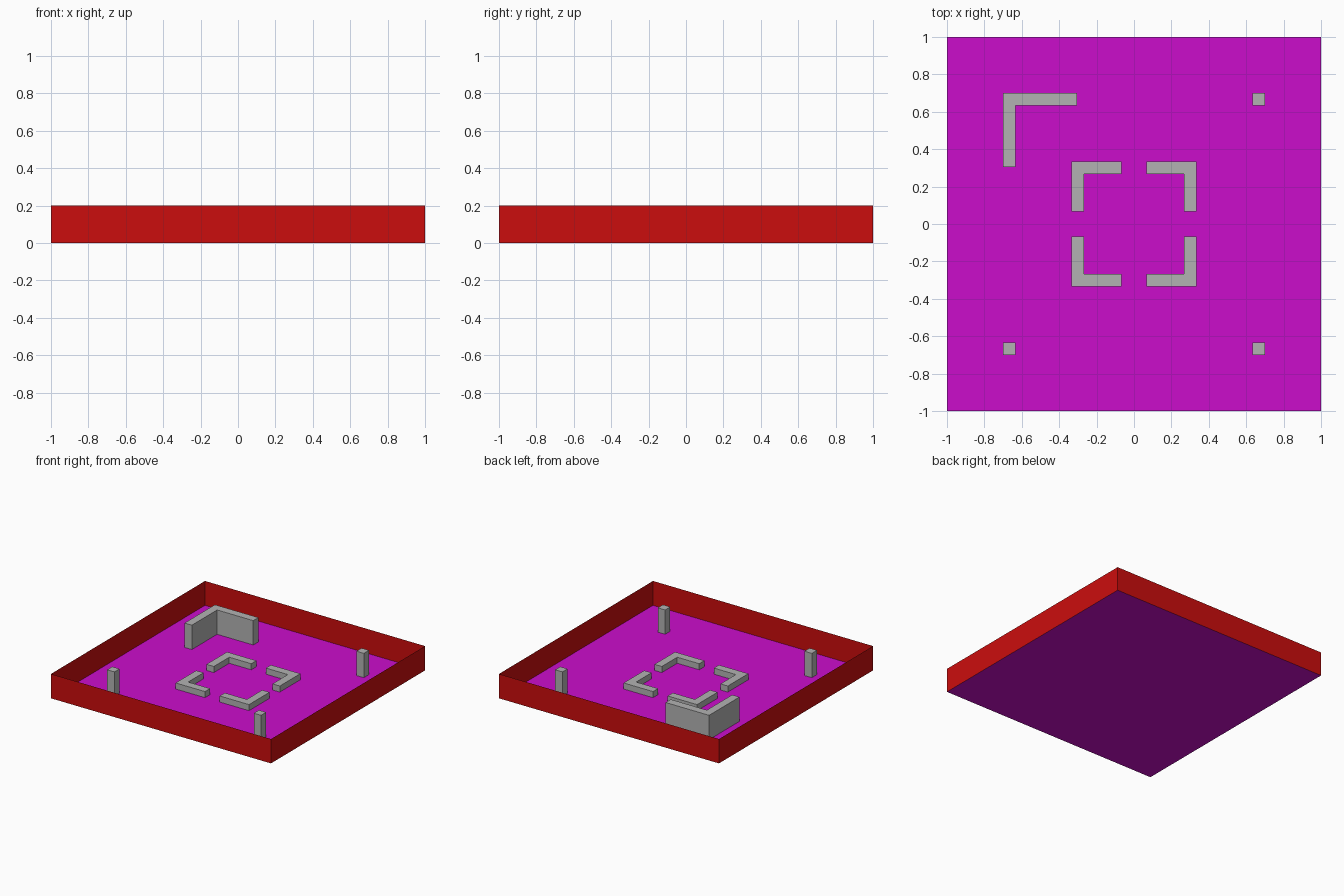
import bpy
import bmesh

cube = bpy.data.objects.get("Cube")
if cube:
    bpy.data.objects.remove(cube, do_unlink=True)


def material(name, rgb):
    mat = bpy.data.materials.new(name)
    mat.use_nodes = True
    mat.diffuse_color = (*rgb, 1)
    mat.node_tree.nodes["Principled BSDF"].inputs["Base Color"].default_value = (*rgb, 1)
    return mat


RED = material("red", (0.6, 0.004, 0.004))
MAGENTA = material("magenta", (0.6, 0.004, 0.6))
GREY = material("grey", (0.45, 0.45, 0.45))

WALL_H = 0.2           # border, posts and tall corner
LOW_H = 0.05           # low corner blocks
T = 1 / 15             # block thickness


def extruded(name, outline, height, mat, top=True):
    """Upright sides from an outline standing on the floor, with an optional top."""
    bm = bmesh.new()
    low = [bm.verts.new((x, y, 0)) for x, y in outline]
    high = [bm.verts.new((x, y, height)) for x, y in outline]
    n = len(outline)
    for i in range(n):
        j = (i + 1) % n
        bm.faces.new((low[i], low[j], high[j], high[i]))
    if top:
        bm.faces.new(high)
    bmesh.ops.recalc_face_normals(bm, faces=bm.faces)
    mesh = bpy.data.meshes.new(name)
    bm.to_mesh(mesh)
    bm.free()
    mesh.materials.append(mat)
    obj = bpy.data.objects.new(name, mesh)
    bpy.context.collection.objects.link(obj)
    return obj


def corner(name, sx, sy, outer, arm, height):
    """L-shaped block whose outer corner points away from the centre."""
    a, b, c = outer, outer - T, outer - arm
    shape = [(a, a), (c, a), (c, b), (b, b), (b, c), (a, c)]
    return extruded(name, [(sx * x, sy * y) for x, y in shape], height, GREY)


# Floor sheet
bpy.ops.mesh.primitive_plane_add(size=2, location=(0, 0, 0))
floor = bpy.context.object
floor.name = "floor"
floor.data.materials.append(MAGENTA)

# Thin border wall around the floor
extruded("border_wall", [(-1, -1), (1, -1), (1, 1), (-1, 1)], WALL_H, RED, top=False)

# Low corner blocks around the centre
for sx, side in ((-1, "right"), (1, "left")):
    for sy, end in ((-1, "front"), (1, "back")):
        corner(f"low_corner_{end}_{side}", sx, sy, 1 / 3, 4 * T, LOW_H)

# Tall corner block
corner("tall_corner", -1, 1, 0.7, 0.395, WALL_H)

# Square posts in the other three corners
for name, sx, sy in (("post_front_right", -1, -1), ("post_front_left", 1, -1), ("post_back_left", 1, 1)):
    a, b = 0.7, 0.7 - T
    extruded(name, [(sx * x, sy * y) for x, y in ((b, b), (a, b), (a, a), (b, a))], WALL_H, GREY)
